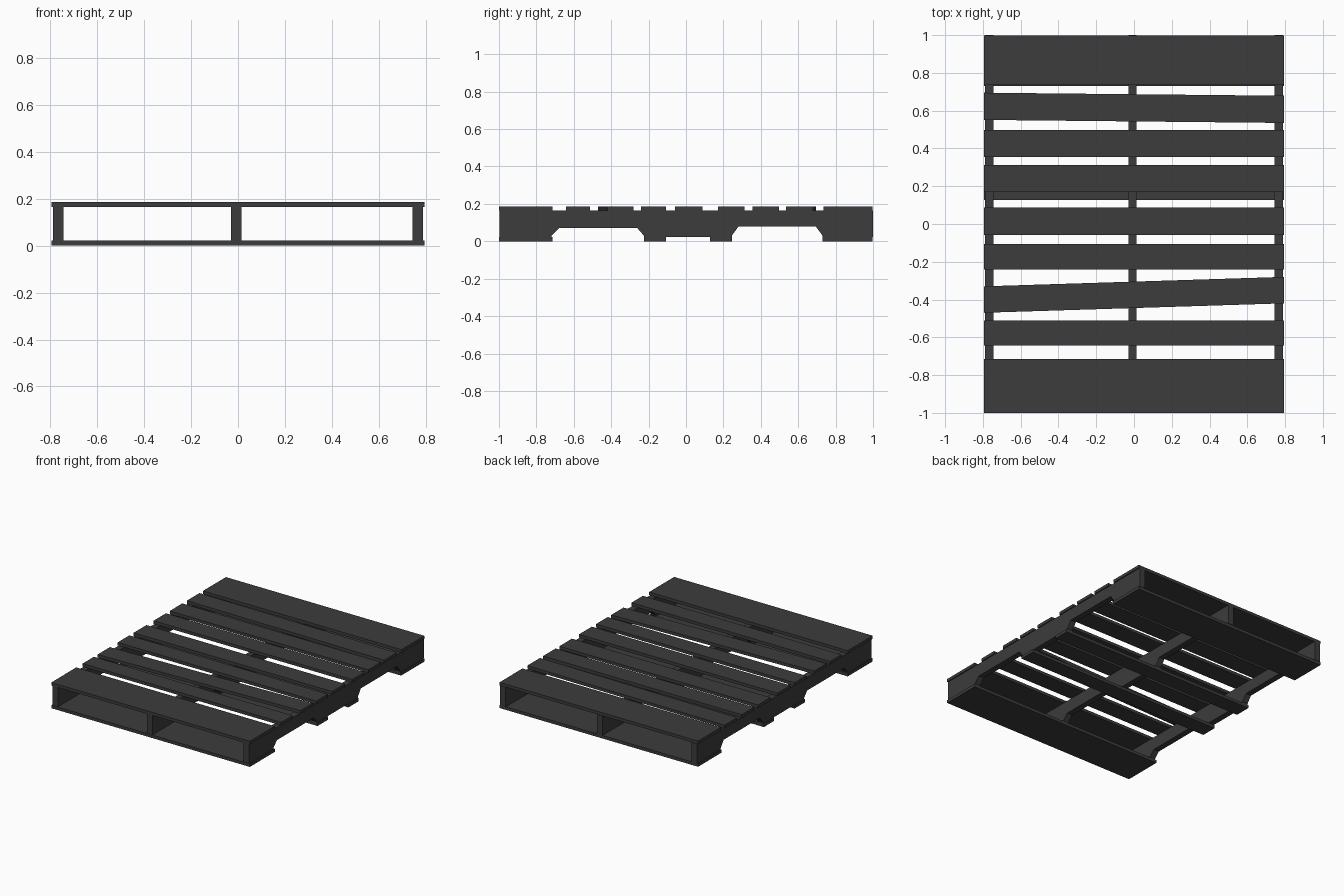
import bpy, bmesh

cube = bpy.data.objects.get("Cube")
if cube:
    bpy.data.objects.remove(cube, do_unlink=True)

# Single dark grey material
grey = bpy.data.materials.new("dark_grey")
grey.use_nodes = True
colour = (0.045, 0.045, 0.045, 1)
grey.diffuse_color = colour
bsdf = next(n for n in grey.node_tree.nodes if n.type == 'BSDF_PRINCIPLED')
bsdf.inputs["Base Color"].default_value = colour
bsdf.inputs["Roughness"].default_value = 0.8


def prism(name, outline, offset):
    """Extrude a flat outline of 3D points along an offset."""
    bm = bmesh.new()
    face = bm.faces.new([bm.verts.new(p) for p in outline])
    side = bmesh.ops.extrude_face_region(bm, geom=[face])
    verts = [v for v in side["geom"] if isinstance(v, bmesh.types.BMVert)]
    bmesh.ops.translate(bm, verts=verts, vec=offset)
    bmesh.ops.recalc_face_normals(bm, faces=bm.faces)
    mesh = bpy.data.meshes.new(name)
    bm.to_mesh(mesh)
    bm.free()
    mesh.materials.append(grey)
    obj = bpy.data.objects.new(name, mesh)
    bpy.context.collection.objects.link(obj)
    return obj


HALF = 0.795       # half of the board length
THICK = 0.022      # board thickness
TOP = 0.186        # height of the deck


def board(name, y0, y1, z, skew=0):
    """Board across x; skew shifts its right end up and left end down in y."""
    prism(name, [(-HALF, y0 - skew, z), (HALF, y0 + skew, z),
                 (HALF, y1 + skew, z), (-HALF, y1 - skew, z)], (0, 0, THICK))


# Deck boards, two of them nailed on crooked
deck = [(-1, -0.715, 0), (-0.642, -0.512, 0), (-0.445, -0.305, 0.025),
        (-0.24, -0.107, 0), (-0.058, 0.088, 0), (0.17, 0.312, 0),
        (0.355, 0.498, 0), (0.543, 0.687, -0.008), (0.735, 0.997, 0)]
for i, (y0, y1, skew) in enumerate(deck):
    board(f"deck_board_{i + 1}", y0, y1, TOP - THICK, skew)

# Bottom boards
for i, (y0, y1) in enumerate([(-1, -0.715), (-0.225, -0.107),
                              (0.127, 0.245), (0.73, 0.997)]):
    board(f"bottom_board_{i + 1}", y0, y1, 0)

# Notched stringers
low, high = THICK, TOP - THICK
profile = [(-0.998, low), (-0.72, low), (-0.72, 0.03), (-0.68, 0.07),
           (-0.26, 0.07), (-0.225, 0.03), (-0.225, low),
           (0.245, low), (0.245, 0.03), (0.28, 0.078), (0.695, 0.078),
           (0.73, 0.03), (0.73, low), (1, low), (1, high), (-0.998, high)]
for name, x in (("right", -0.788), ("middle", -0.03), ("left", 0.744)):
    prism(f"{name}_stringer", [(x, y, z) for y, z in profile], (0.044, 0, 0))
